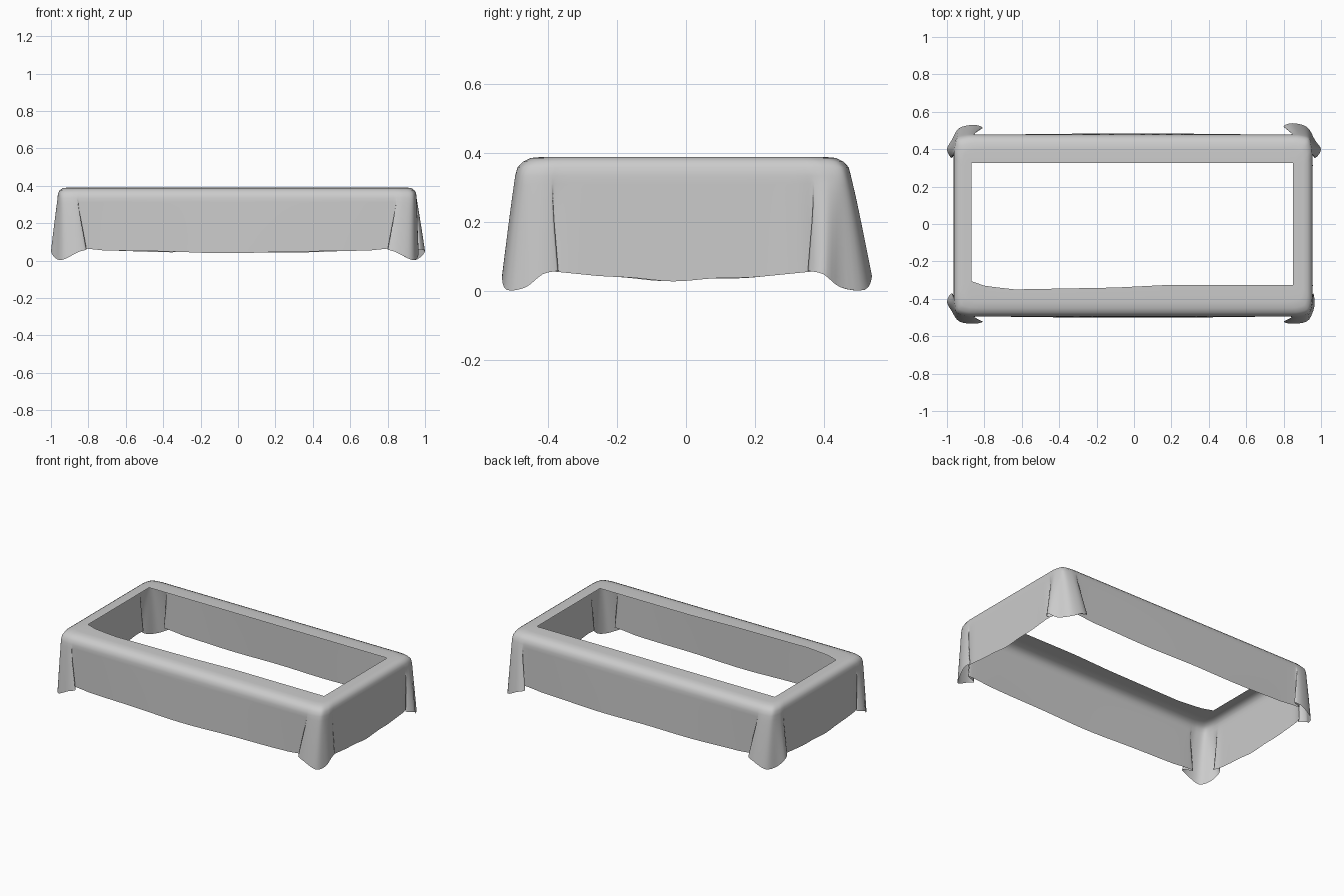
import bpy, bmesh, math
from mathutils import Vector

if "Cube" in bpy.data.objects:
    bpy.data.objects.remove(bpy.data.objects["Cube"])

# Corner drape: (distance in along x, distance in along y, z); negative = flared outwards
TOP = [(.24, 0), (.17, 0), (.12, 0), (.10, 0), (.07, .002), (.03, .012),
       (.012, .03), (.002, .07), (0, .10), (0, .12), (0, .16), (0, .24)]
HEM = [(.24, 0, .055), (.14, 0, .065), (.09, -.005, .065), (.155, -.03, .06),
       (.11, -.045, .045), (.03, -.03, .005), (-.01, .03, .012), (-.035, .08, .05),
       (-.01, .125, .06), (.01, .09, .06), (0, .14, .055), (0, .24, .045)]
# Corner x, y, flare factor in x and y, reversed order (counter-clockwise from front right)
CORNERS = [(.955, -.495, .3, .85, False), (.955, .478, 1.28, 1.35, True),
           (-.965, .478, 1.0, 1.15, False), (-.965, -.495, 1.0, .85, True)]
HOLE_FRONT = [(-.87, -.305), (-.8, -.33), (-.65, -.35), (-.1, -.34), (.2, -.325), (.85, -.325)]
Z_TOP, Z_WALL = .39, .335


def spline(pts, n=4):
    out = []
    for i in range(len(pts) - 1):
        a, b = pts[max(i - 1, 0)], pts[i]
        c, d = pts[i + 1], pts[min(i + 2, len(pts) - 1)]
        for k in range(n):
            t = k / n
            out.append(.5 * (2 * b + (c - a) * t + (2 * a - 5 * b + 4 * c - d) * t * t
                             + (3 * b - a - 3 * c + d) * t ** 3))
    return out + [pts[-1]]


def corner(cx, cy, fx, fy, rev, pts):
    sx, sy = math.copysign(1, cx), math.copysign(1, cy)
    res = []
    for p in pts:
        u = p[0] * (fx if p[0] < 0 else 1)
        v = p[1] * (fy if p[1] < 0 else 1)
        res.append(Vector((cx - sx * u, cy - sy * v, p[2] if len(p) > 2 else Z_WALL)))
    return spline(res[::-1] if rev else res)


def loop(pts, hem):
    parts = [corner(*c, pts) for c in CORNERS]
    ring = []
    for i, part in enumerate(parts):
        ring += part
        a, b = part[-1], parts[(i + 1) % 4][0]
        for k in range(1, 16):
            t = k / 16
            p = a.lerp(b, t)
            if hem:  # gently wavy hem and slightly bowed walls
                s = math.sin(math.pi * t)
                p.z += -.012 * s + .004 * s * math.sin(11 * t + 2 * i)
                p.y += .006 * s * math.copysign(1, p.y) if i % 2 else 0
            ring.append(p)
    return ring


def hole_point(p):
    x = min(max(p.x, -.87), .85)
    for (x0, y0), (x1, y1) in zip(HOLE_FRONT, HOLE_FRONT[1:]):
        if x0 <= x <= x1:
            yf = y0 + (y1 - y0) * (x - x0) / (x1 - x0)
            break
    return Vector((x, min(max(p.y, yf), .325), Z_TOP))


top, hem = loop(TOP, False), loop(HEM, True)

# Flat top border, then rounded edge
rings = [[hole_point(p) for p in top]]
for ix, iy, z in [(.05, .08, .39), (.028, .045, .387), (.012, .022, .376), (.003, .007, .36)]:
    rings.append([Vector((p.x * (1 - ix / .96), p.y * (1 - iy / .49), z)) for p in top])
# Hanging skirt, folds opening towards the hem
N = 12
for k in range(N + 1):
    t = k / N
    ring = []
    for a, b in zip(top, hem):
        p = a.lerp(b, t ** .9)
        p.z = a.z + (b.z - a.z) * t
        ring.append(p)
    rings.append(ring)

bm = bmesh.new()
grid = [[bm.verts.new(p) for p in r] for r in rings]
n = len(top)
for r0, r1 in zip(grid, grid[1:]):
    for i in range(n):
        j = (i + 1) % n
        bm.faces.new((r0[i], r1[i], r1[j], r0[j]))
bmesh.ops.remove_doubles(bm, verts=bm.verts, dist=1e-5)
mesh = bpy.data.meshes.new("draped_cloth")
bm.to_mesh(mesh)
bm.free()
cloth = bpy.data.objects.new("draped_cloth", mesh)
bpy.context.collection.objects.link(cloth)
mesh.shade_smooth()
